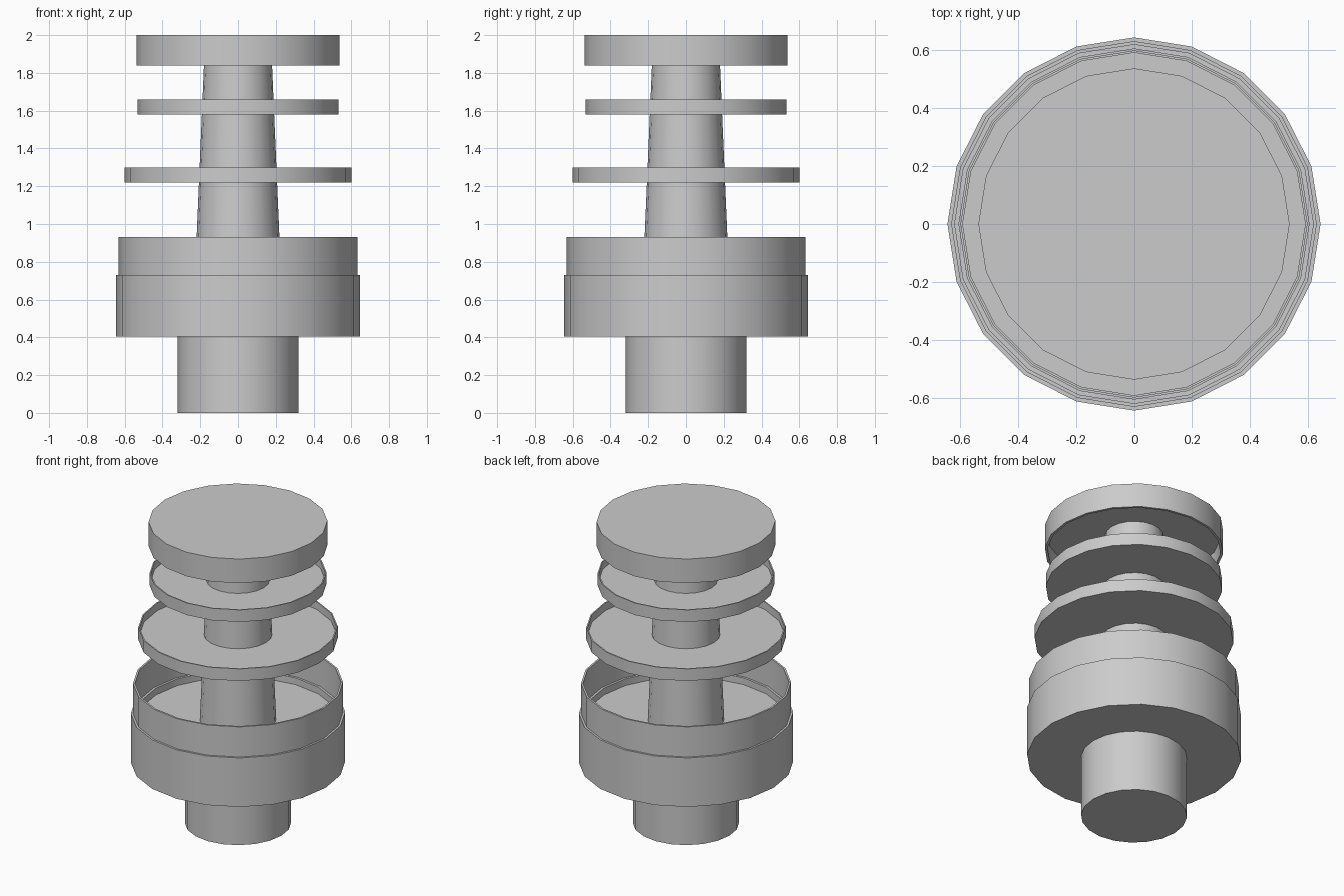
import bpy, bmesh, math

if "Cube" in bpy.data.objects:
    bpy.data.objects.remove(bpy.data.objects["Cube"])

SIDES = 20


def lathe(name, profile):
    """Revolve (radius, z) points around z; the ends are closed by flat caps when radius > 0."""
    bm = bmesh.new()
    rings = []
    for r, z in profile:
        rings.append([bm.verts.new((r * math.cos(2 * math.pi * i / SIDES),
                                    r * math.sin(2 * math.pi * i / SIDES), z))
                      for i in range(SIDES)])
    for a, b in zip(rings, rings[1:]):
        for i in range(SIDES):
            j = (i + 1) % SIDES
            bm.faces.new((a[i], a[j], b[j], b[i]))
    bm.faces.new(rings[0][::-1])
    bm.faces.new(rings[-1])
    bmesh.ops.recalc_face_normals(bm, faces=bm.faces[:])
    mesh = bpy.data.meshes.new(name)
    bm.to_mesh(mesh)
    bm.free()
    obj = bpy.data.objects.new(name, mesh)
    bpy.context.collection.objects.link(obj)
    bpy.ops.object.select_all(action='DESELECT')
    obj.select_set(True)
    bpy.context.view_layer.objects.active = obj
    bpy.ops.object.shade_smooth_by_angle(angle=math.radians(30))
    return obj


def dish(name, radius, bottom, floor, rim, lip=0.008):
    """Flat-bottomed disc with a thin raised lip."""
    return lathe(name, [(radius, bottom), (radius, rim),
                        (radius - lip, rim), (radius - lip, floor)])


# Solid foot
lathe("foot", [(0.32, 0), (0.32, 0.41)])

# Wide drum with a stepped, open upper collar and a recessed floor
lathe("drum", [(0.645, 0.405), (0.645, 0.73), (0.632, 0.73), (0.632, 0.93),
               (0.62, 0.93), (0.62, 0.73), (0.605, 0.73), (0.605, 0.685)])

# Tapered central shaft
lathe("shaft", [(0.23, 0.685), (0.176, 1.945)])

# Two lipped discs
dish("lower_disc", 0.60, 1.22, 1.25, 1.30)
dish("upper_disc", 0.532, 1.58, 1.61, 1.66)

# Top cap, hollow underneath
lathe("top_cap", [(0.538, 2.0), (0.538, 1.84), (0.522, 1.84), (0.522, 1.945)])
